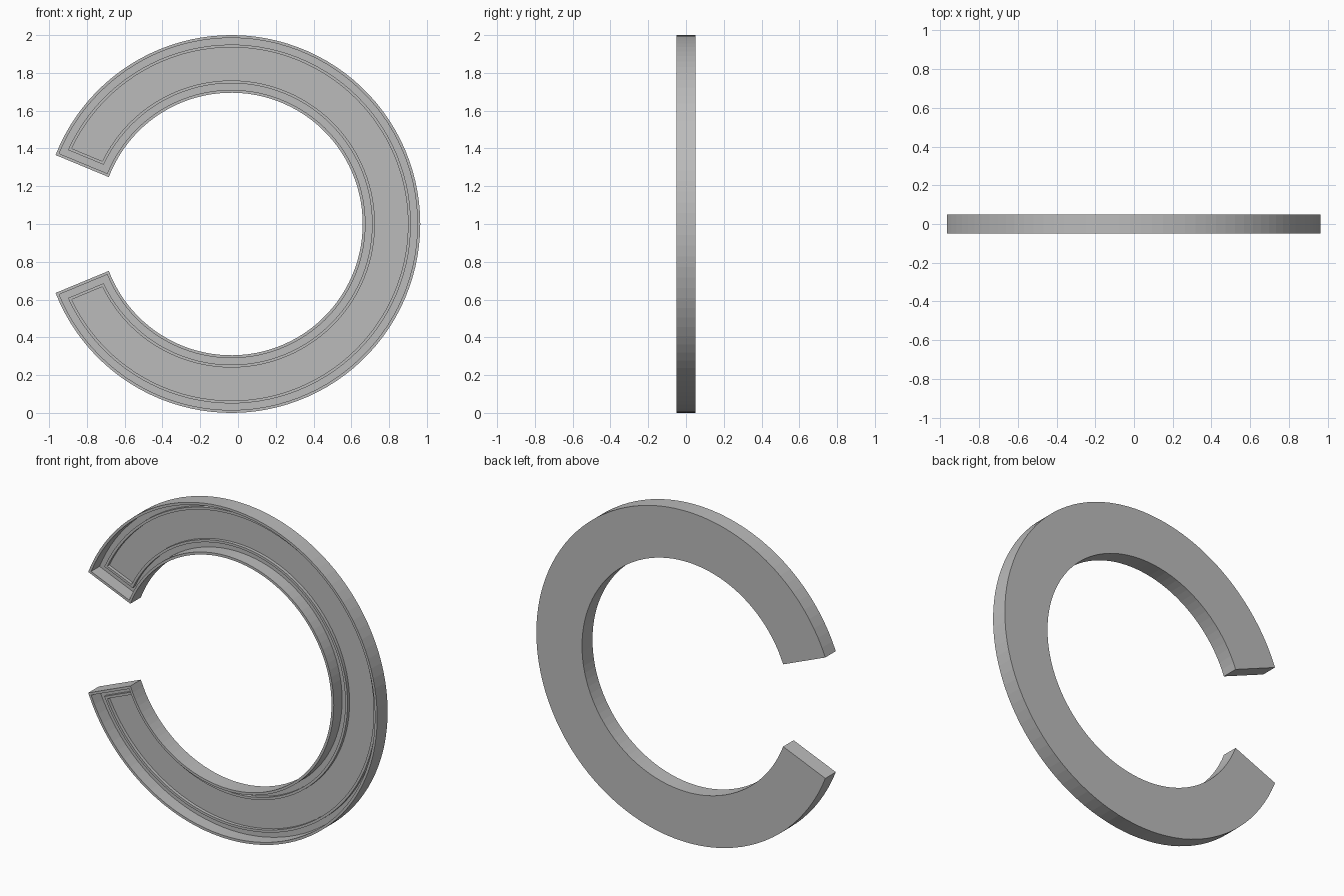
import bpy, bmesh, math

cube = bpy.data.objects.get("Cube")
if cube:
    bpy.data.objects.remove(cube, do_unlink=True)

CX, CZ = -0.035, 1.0
R_OUT, R_IN = 1.0, 0.695
HALF_ARC = math.radians(157.5)
END_PAD = 0.019
STEPS = 96

# Stepped section: inset from the outline, and depth
SECTION = [(0, 0.05), (0, -0.05),            # outer side wall
           (0.015, -0.05), (0.015, 0.03),    # rim and its inner wall
           (0.05, 0.03), (0.05, 0.01),       # channel floor and bead
           (0.065, 0.01), (0.065, 0.03)]     # bead top, down to the panel


def arc(radius, pad):
    """Points of an open arc whose ends are cut parallel to a radial line."""
    half = HALF_ARC + math.asin(pad / radius)
    angles = [half * (2 * i / STEPS - 1) for i in range(STEPS + 1)]
    return [(CX + radius * math.cos(a), CZ + radius * math.sin(a)) for a in angles]


def outline(bm, inset, y):
    """Closed C-shaped loop, shrunk evenly by inset."""
    pad = END_PAD - inset
    points = arc(R_OUT - inset, pad) + arc(R_IN + inset, pad)[::-1]
    return [bm.verts.new((x, y, z)) for x, z in points]


def cap(bm, loop):
    """Fill a C-shaped loop with a strip of quads."""
    n = len(loop)
    for i in range(STEPS):
        bm.faces.new((loop[i], loop[i + 1], loop[n - 2 - i], loop[n - 1 - i]))


# Open ring tray with raised rim and bead
bm = bmesh.new()
loops = [outline(bm, inset, y) for inset, y in SECTION]
for a, b in zip(loops, loops[1:]):
    for i in range(len(a)):
        j = (i + 1) % len(a)
        bm.faces.new((a[i], a[j], b[j], b[i]))
cap(bm, loops[0])    # back plate
cap(bm, loops[-1])   # recessed front panel
bmesh.ops.recalc_face_normals(bm, faces=bm.faces)

mesh = bpy.data.meshes.new("open_ring_tray")
bm.to_mesh(mesh)
bm.free()
ring = bpy.data.objects.new("open_ring_tray", mesh)
bpy.context.collection.objects.link(ring)

# Plain grey
grey = bpy.data.materials.new("grey")
grey.use_nodes = True
colour = (0.5, 0.5, 0.5, 1)
grey.diffuse_color = colour
grey.node_tree.nodes["Principled BSDF"].inputs["Base Color"].default_value = colour
mesh.materials.append(grey)
